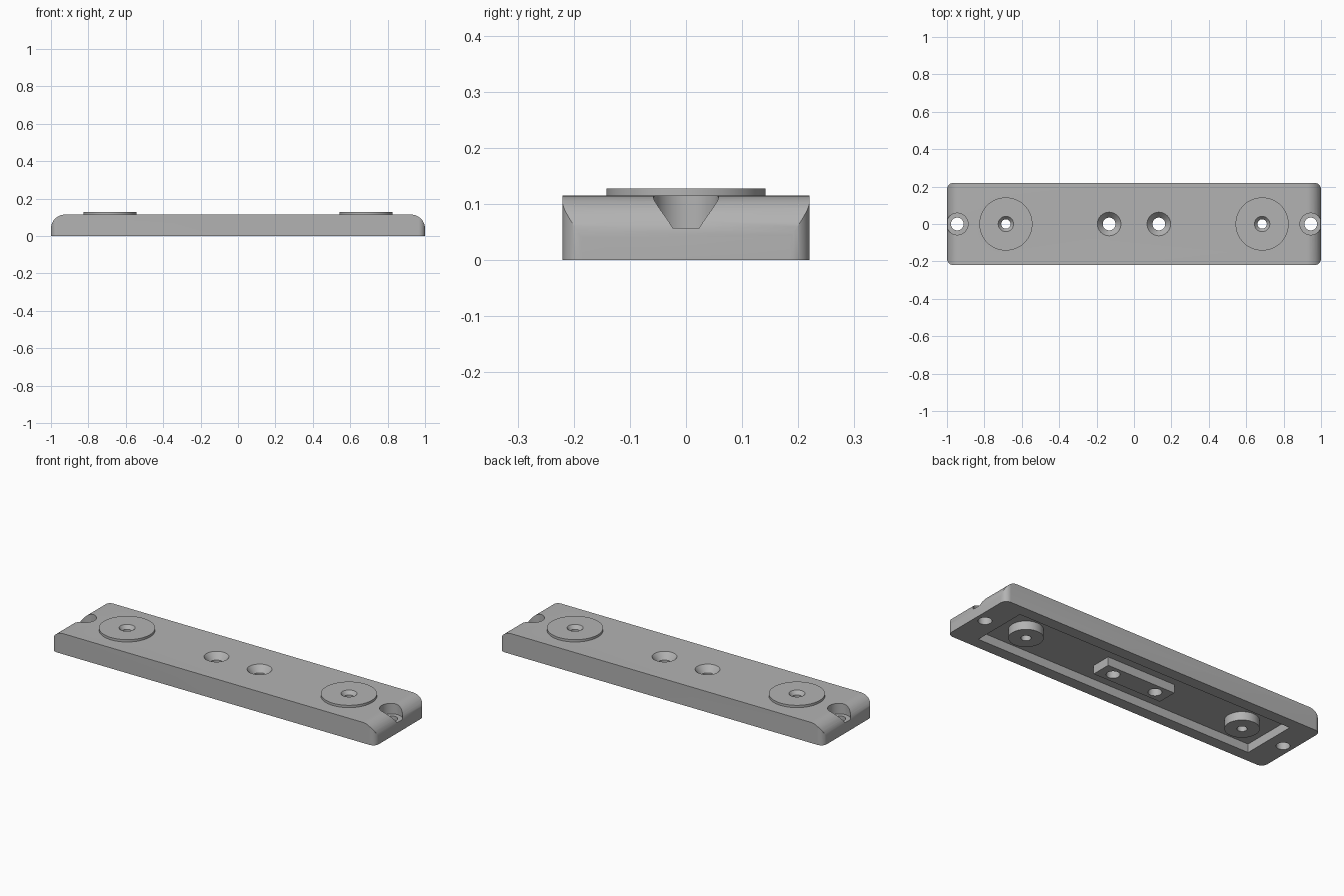
import bpy, bmesh, math

cube = bpy.data.objects.get("Cube")
if cube:
    bpy.data.objects.remove(cube, do_unlink=True)

HALF_W, TOP, DISC_TOP = 0.22, 0.115, 0.128
SIDES = 64

grey = bpy.data.materials.new("mid_grey")
grey.use_nodes = True
colour = (0.45, 0.45, 0.45, 1)
grey.diffuse_color = colour
grey.node_tree.nodes["Principled BSDF"].inputs["Base Color"].default_value = colour


def make_object(name, bm):
    bmesh.ops.recalc_face_normals(bm, faces=bm.faces)
    mesh = bpy.data.meshes.new(name)
    bm.to_mesh(mesh)
    bm.free()
    mesh.materials.append(grey)
    obj = bpy.data.objects.new(name, mesh)
    bpy.context.collection.objects.link(obj)
    return obj


def prism(name, points, depth):
    """Extrude a closed outline of 3D points along a vector."""
    bm = bmesh.new()
    face = bm.faces.new([bm.verts.new(p) for p in points])
    new = bmesh.ops.extrude_face_region(bm, geom=[face])["geom"]
    verts = [g for g in new if isinstance(g, bmesh.types.BMVert)]
    bmesh.ops.translate(bm, verts=verts, vec=depth)
    return make_object(name, bm)


def box(name, hx, hy, z0, z1):
    outline = [(-hx, -hy, z0), (hx, -hy, z0), (hx, hy, z0), (-hx, hy, z0)]
    return prism(name, outline, (0, 0, z1 - z0))


def turned(name, x, profile):
    """Solid of revolution about a vertical axis at x, from (radius, z) pairs."""
    bm = bmesh.new()
    rings = []
    for r, z in profile:
        angles = [math.tau * i / SIDES for i in range(SIDES)]
        rings.append([bm.verts.new((x + r * math.cos(a), r * math.sin(a), z)) for a in angles])
    for low, high in zip(rings, rings[1:]):
        for i in range(SIDES):
            j = (i + 1) % SIDES
            bm.faces.new((low[i], low[j], high[j], high[i]))
    bm.faces.new(rings[0])
    bm.faces.new(rings[-1])
    return make_object(name, bm)


def combine(target, tool, operation):
    """Apply a boolean and discard the tool."""
    mod = target.modifiers.new("boolean", "BOOLEAN")
    mod.operation, mod.object, mod.solver = operation, tool, "EXACT"
    bpy.context.view_layer.update()
    graph = bpy.context.evaluated_depsgraph_get()
    result = bpy.data.meshes.new_from_object(target.evaluated_get(graph))
    target.modifiers.clear()
    target.data = result
    bpy.data.objects.remove(tool, do_unlink=True)


def arc(cx, cy, r, start, steps=12):
    angles = [math.radians(start + 90 * i / steps) for i in range(steps + 1)]
    return [(cx + r * math.cos(a), cy + r * math.sin(a)) for a in angles]


# Bar with rounded upper ends
R = 0.075
side = [(-1, 0), (1, 0)] + arc(1 - R, TOP - R, R, 0) + arc(R - 1, TOP - R, R, 90)
body = prism("mounting_bar", [(x, -0.3, z) for x, z in side], (0, 0.6, 0))

# Rounded vertical corners
C = 0.035
plan = []
for sx, sy, start in ((1, 1, 0), (-1, 1, 90), (-1, -1, 180), (1, -1, 270)):
    plan += arc(sx * (1 - C), sy * (HALF_W - C), C, start)
combine(body, prism("plan_cutter", [(x, y, -0.1) for x, y in plan], (0, 0, 0.4)), "INTERSECT")

# Underside pocket, leaving a centre block and two round bosses
pocket = box("pocket_cutter", 0.855, 0.157, -0.05, 0.047)
combine(pocket, box("centre_block", 0.21, 0.055, -0.1, 0.2), "DIFFERENCE")
for x in (-0.685, 0.685):
    combine(pocket, turned("boss", x, [(0.086, -0.1), (0.086, 0.2)]), "DIFFERENCE")
combine(body, pocket, "DIFFERENCE")

for s in (-1, 1):
    # Raised round pads
    combine(body, turned("pad", s * 0.685, [(0.142, 0.09), (0.142, DISC_TOP)]), "UNION")
    # Countersunk pad holes, countersunk centre holes, counterbored end holes
    holes = (
        (0.685, [(0.025, -0.1), (0.025, 0.108), (0.041, DISC_TOP), (0.041, 0.2)]),
        (0.133, [(0.034, -0.1), (0.034, 0.08), (0.063, TOP), (0.063, 0.2)]),
        (0.945, [(0.034, -0.1), (0.034, 0.057), (0.058, 0.057), (0.058, 0.2)]),
    )
    for x, profile in holes:
        combine(body, turned("hole_cutter", s * x, profile), "DIFFERENCE")

# Smooth curves, crisp edges
bpy.ops.object.select_all(action="DESELECT")
body.select_set(True)
bpy.context.view_layer.objects.active = body
bpy.ops.object.shade_smooth_by_angle(angle=math.radians(30))
